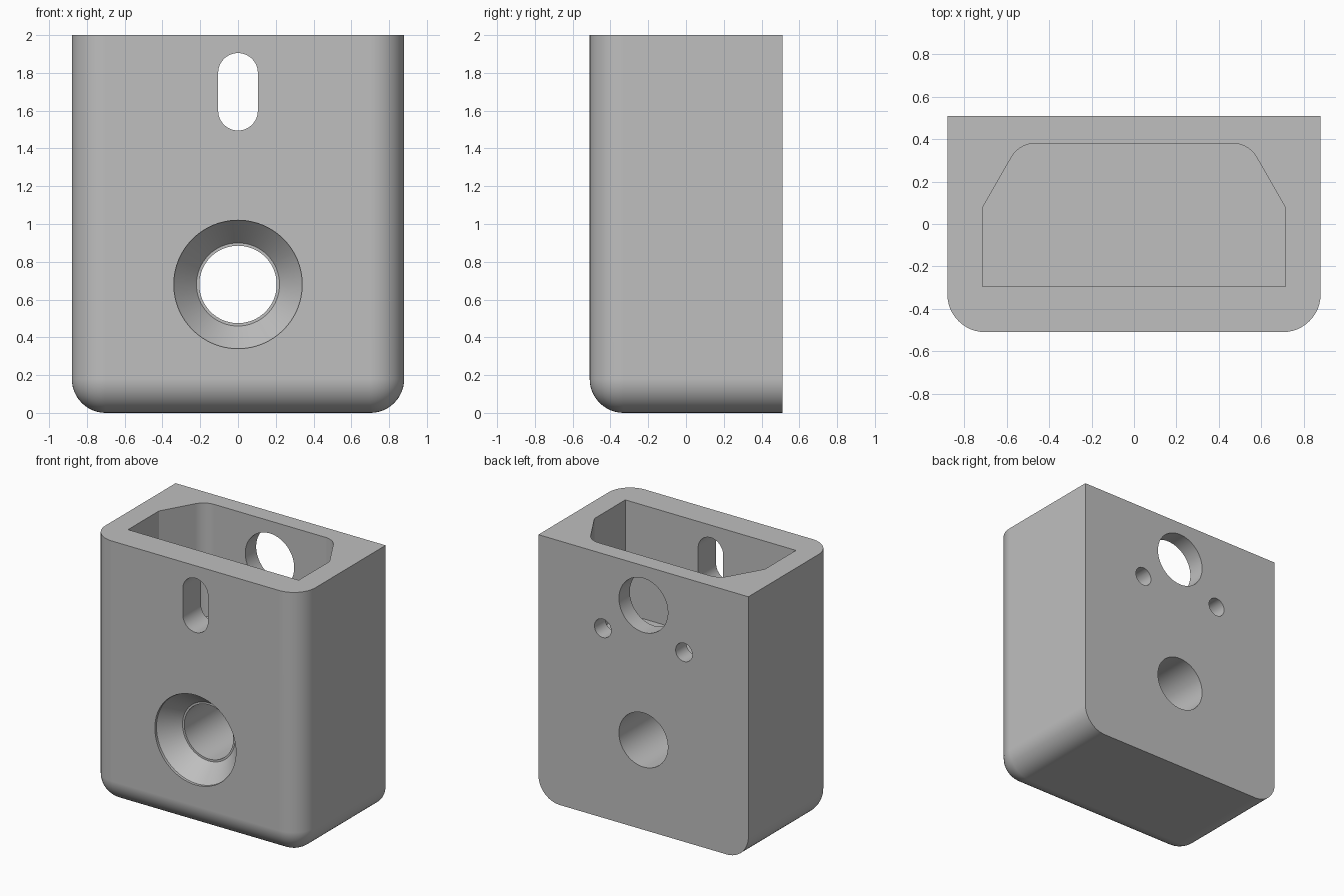
import bpy, bmesh
from math import cos, sin, pi, radians

if "Cube" in bpy.data.objects:
    bpy.data.objects.remove(bpy.data.objects["Cube"])

HX, HY, H, R = 0.88, 0.51, 2.0, 0.18   # half width, half depth, height, edge radius


def finish(bm, name):
    bmesh.ops.recalc_face_normals(bm, faces=bm.faces)
    me = bpy.data.meshes.new(name)
    bm.to_mesh(me)
    bm.free()
    ob = bpy.data.objects.new(name, me)
    bpy.context.collection.objects.link(ob)
    return ob


def loft(name, rings):
    """Closed solid through a list of matching rings of points."""
    bm = bmesh.new()
    loops = [[bm.verts.new(p) for p in ring] for ring in rings]
    n = len(loops[0])
    for a, b in zip(loops, loops[1:]):
        for i in range(n):
            j = (i + 1) % n
            bm.faces.new((a[i], a[j], b[j], b[i]))
    bm.faces.new(loops[0])
    bm.faces.new(loops[-1])
    return finish(bm, name)


def arc(cx, cy, r, a0, a1, n):
    return [(cx + r * cos(radians(a0 + (a1 - a0) * i / n)),
             cy + r * sin(radians(a0 + (a1 - a0) * i / n))) for i in range(n + 1)]


def bore(name, x, z, steps, n=64):
    """Round cutter along y, from (radius, y) steps."""
    return loft(name, [[(x + r * cos(2 * pi * i / n), y, z + r * sin(2 * pi * i / n))
                        for i in range(n)] for r, y in steps])


# Body: block with rounded front uprights and bottom edges
bm = bmesh.new()
bmesh.ops.create_cube(bm, size=1)
for v in bm.verts:
    v.co = (v.co.x * 2 * HX, v.co.y * 2 * HY, (v.co.z + 0.5) * H)


def is_round(e):
    m = (e.verts[0].co + e.verts[1].co) / 2
    front, bottom, side = m.y < -0.5, m.z < 0.01, abs(m.x) > 0.8
    return (front and side) or (bottom and side) or (front and bottom)


bmesh.ops.bevel(bm, geom=[e for e in bm.edges if is_round(e)], offset=R,
                offset_type='OFFSET', segments=12, profile=0.5, affect='EDGES')
body = finish(bm, "housing_body")

# Pocket open at the top
half = [(0.715, -0.295), (0.715, 0.075)] + arc(0.465, 0.25, 0.13, 30, 90, 10)
outline = half + [(-x, y) for x, y in reversed(half)]
cutters = [loft("pocket_cutter", [[(x, y, z) for x, y in outline] for z in (1.14, 2.2)])]

# Upright slot in the front wall
slot = arc(0, 1.80, 0.105, 0, 180, 24) + arc(0, 1.60, 0.105, 180, 360, 24)
cutters.append(loft("slot_cutter", [[(x, y, z) for x, z in slot] for y in (-0.7, 0)]))

# Countersunk through hole, rear window and two small screw holes
cutters.append(bore("countersunk_cutter", 0, 0.68, [
    (0.34, -0.7), (0.34, -0.49), (0.22, -0.35), (0.205, -0.35), (0.205, 0.7)]))
cutters.append(bore("window_cutter", 0, 1.70, [(0.205, 0), (0.205, 0.7)]))
for side in (-1, 1):
    cutters.append(bore("screw_cutter", side * 0.34, 1.435, [(0.07, 0), (0.07, 0.7)], 32))

bpy.ops.object.select_all(action='DESELECT')
bpy.context.view_layer.objects.active = body
body.select_set(True)
for c in cutters:
    c.hide_render = True
    mod = body.modifiers.new("cut", 'BOOLEAN')
    mod.operation, mod.solver, mod.object = 'DIFFERENCE', 'EXACT', c
    bpy.ops.object.modifier_apply(modifier=mod.name)
    bpy.data.objects.remove(c)

# Single grey finish
mat = bpy.data.materials.new("light_grey")
mat.use_nodes = True
grey = (0.52, 0.52, 0.52, 1)
mat.diffuse_color = grey
mat.node_tree.nodes["Principled BSDF"].inputs["Base Color"].default_value = grey
body.data.materials.clear()
body.data.materials.append(mat)

bpy.ops.object.shade_smooth_by_angle(angle=radians(25))
wn = body.modifiers.new("even_shading", 'WEIGHTED_NORMAL')
wn.keep_sharp = True
